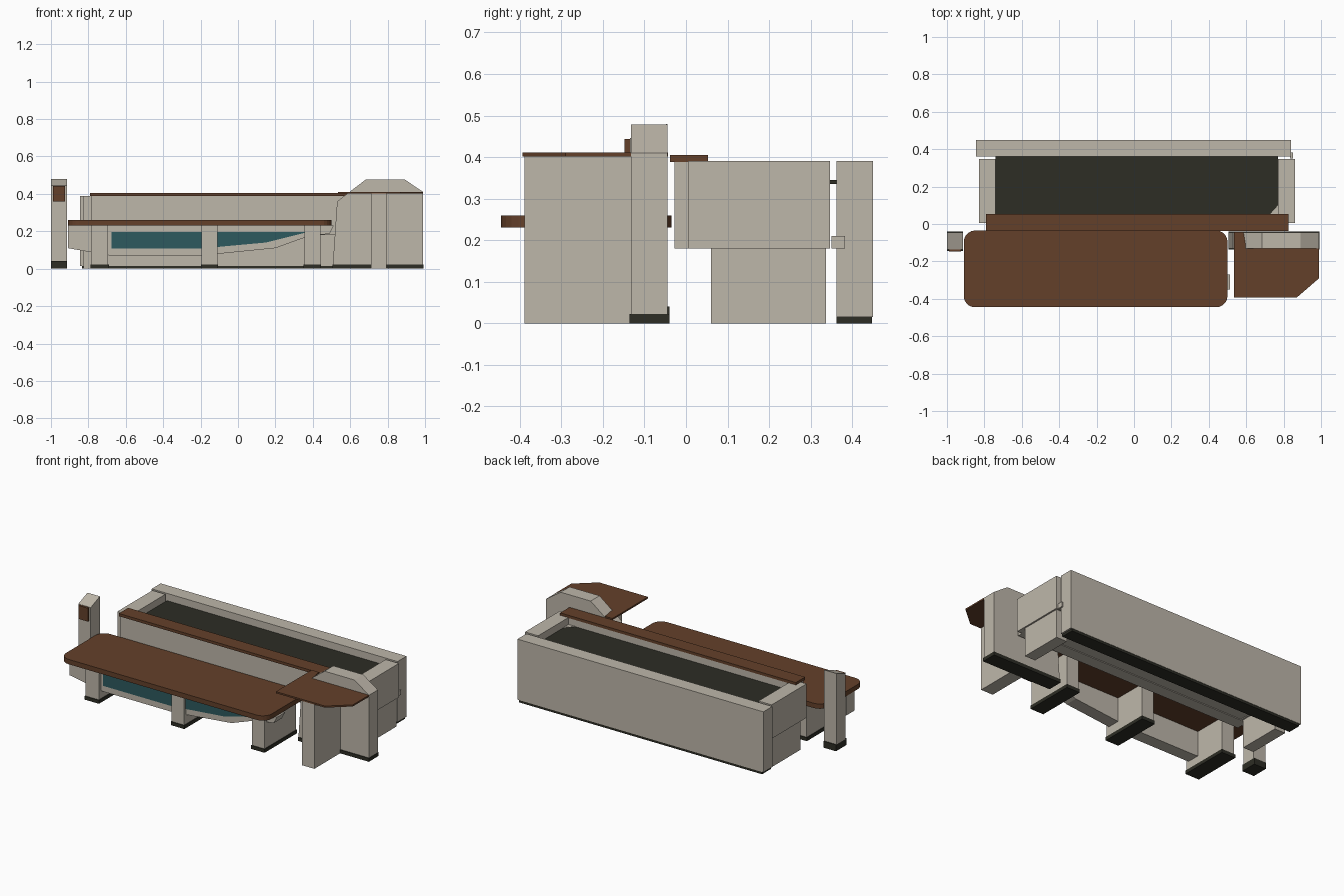
import bpy, bmesh, math

if "Cube" in bpy.data.objects:
    bpy.data.objects.remove(bpy.data.objects["Cube"])


def material(name, rgb):
    m = bpy.data.materials.new(name)
    m.diffuse_color = (*rgb, 1)
    m.use_nodes = True
    m.node_tree.nodes["Principled BSDF"].inputs["Base Color"].default_value = m.diffuse_color
    return m


STONE = material("warm_grey", (0.515, 0.474, 0.402))
WOOD = material("brown_wood", (0.127, 0.051, 0.023))
TEAL = material("teal", (0.027, 0.102, 0.114))
DARK = material("dark_base", (0.026, 0.026, 0.018))


def prism(name, points, axis, lo, hi, mat):
    """Extrude a 2D outline along an axis between lo and hi."""
    place = {"x": lambda p, d: (d, p[0], p[1]),
             "y": lambda p, d: (p[0], d, p[1]),
             "z": lambda p, d: (p[0], p[1], d)}[axis]
    bm = bmesh.new()
    a = [bm.verts.new(place(p, lo)) for p in points]
    b = [bm.verts.new(place(p, hi)) for p in points]
    bm.faces.new(a)
    bm.faces.new(b)
    for i in range(len(points)):
        j = (i + 1) % len(points)
        bm.faces.new((a[i], a[j], b[j], b[i]))
    bmesh.ops.recalc_face_normals(bm, faces=bm.faces)
    me = bpy.data.meshes.new(name)
    bm.to_mesh(me)
    bm.free()
    me.materials.append(mat)
    ob = bpy.data.objects.new(name, me)
    bpy.context.collection.objects.link(ob)
    return ob


def box(name, x, y, z, mat):
    outline = [(x[0], y[0]), (x[1], y[0]), (x[1], y[1]), (x[0], y[1])]
    return prism(name, outline, "z", z[0], z[1], mat)


def rounded_rect(x0, x1, y0, y1, r, steps=5):
    pts = []
    corners = [(x1 - r, y1 - r), (x0 + r, y1 - r), (x0 + r, y0 + r), (x1 - r, y0 + r)]
    for k, (cx, cy) in enumerate(corners):
        for i in range(steps + 1):
            t = math.pi / 2 * (k + i / steps)
            pts.append((cx + r * math.cos(t), cy + r * math.sin(t)))
    return pts


# Rear wall on a dark plinth
box("rear_wall", (-0.845, 0.84), (0.362, 0.45), (0.015, 0.39), STONE)
box("rear_plinth", (-0.835, 0.83), (0.362, 0.448), (0, 0.015), DARK)
box("wall_bracket", (0.835, 0.85), (0.35, 0.382), (0.18, 0.21), STONE)

# Planter trough
for side, x in (("left", (-0.83, -0.74)), ("right", (0.77, 0.86))):
    box(side + "_trough_end", x, (0.005, 0.347), (0.18, 0.39), STONE)
    box(side + "_trough_support", (x[0] + 0.005, x[1] - 0.01), (0.06, 0.337), (0, 0.18), STONE)
box("trough_front", (-0.785, 0.825), (-0.028, 0.05), (0.18, 0.388), STONE)
box("trough_floor", (-0.74, 0.77), (0.05, 0.347), (0.185, 0.22), STONE)
prism("planting_bed", [(-0.74, 0.05), (0.725, 0.05), (0.77, 0.1), (0.77, 0.362), (-0.74, 0.362)],
      "z", 0.335, 0.345, DARK)
prism("trough_corner", [(0.725, 0.05), (0.77, 0.05), (0.77, 0.1)], "z", 0.22, 0.347, STONE)
box("trough_ledge", (-0.79, 0.825), (-0.038, 0.053), (0.388, 0.405), WOOD)

# Low desk with three legs and a swept front apron
prism("desk_top", rounded_rect(-0.91, 0.5, -0.445, -0.035, 0.06), "z", 0.23, 0.26, WOOD)
for name, x in (("left", (-0.785, -0.695)), ("middle", (-0.195, -0.11)), ("right", (0.355, 0.44))):
    box(name + "_desk_leg", x, (-0.37, -0.06), (0.022, 0.23), STONE)
    box(name + "_desk_foot", (x[0] - 0.004, x[1] + 0.004), (-0.374, -0.056), (0, 0.022), DARK)
prism("desk_apron", [(-0.91, 0.23), (-0.91, 0.11), (-0.68, 0.07), (-0.2, 0.07), (0.2, 0.11),
                     (0.38, 0.175), (0.49, 0.187), (0.512, 0.23)], "y", -0.35, -0.27, STONE)
prism("apron_panel", [(-0.675, 0.195), (-0.675, 0.108), (-0.2, 0.108), (0.15, 0.14),
                      (0.37, 0.195)], "y", -0.355, -0.349, TEAL)

# Left post with sloped cap and wooden plate
prism("left_post", [(-0.135, 0.04), (-0.045, 0.04), (-0.045, 0.48), (-0.135, 0.445)],
      "x", -1.0, -0.915, STONE)
box("left_post_foot", (-1.0, -0.915), (-0.145, -0.04), (0, 0.04), DARK)
box("post_plate", (-0.99, -0.925), (-0.148, -0.134), (0.36, 0.443), WOOD)

# High counter with upright wall and cross panel
prism("counter_upright", [(0.507, 0.022), (0.99, 0.022), (0.99, 0.41), (0.89, 0.478), (0.685, 0.478),
                          (0.53, 0.36)], "y", -0.132, -0.045, STONE)
box("counter_foot", (0.505, 0.992), (-0.136, -0.04), (0, 0.022), DARK)
box("counter_cross_panel", (0.71, 0.795), (-0.388, -0.132), (0, 0.402), STONE)
prism("counter_top", [(0.535, -0.393), (0.87, -0.393), (0.99, -0.29), (0.99, -0.132), (0.6, -0.132),
                      (0.585, -0.043), (0.535, -0.043)], "z", 0.401, 0.411, WOOD)
